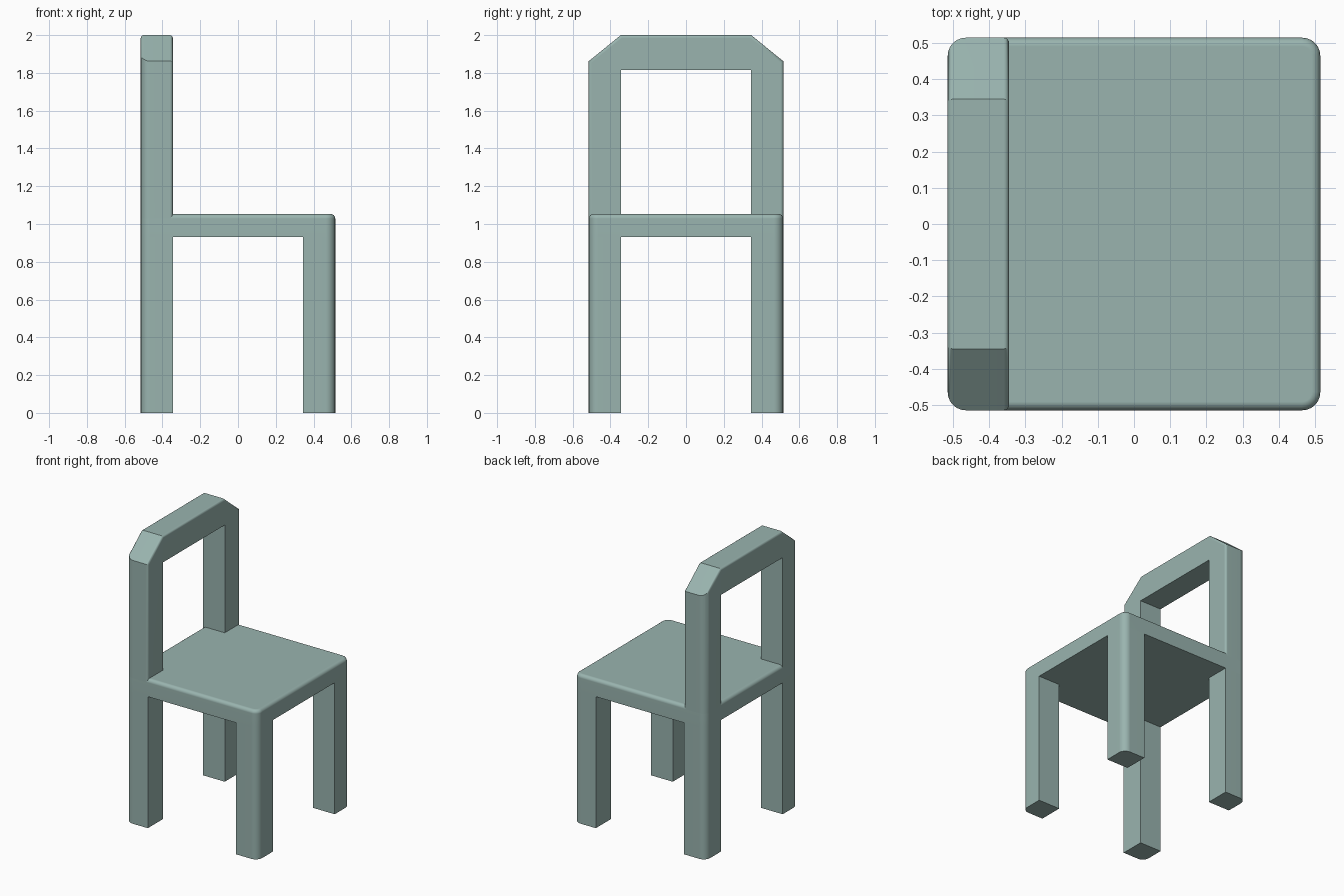
import bpy, bmesh
from math import sin, cos, pi, radians

if "Cube" in bpy.data.objects:
    bpy.data.objects.remove(bpy.data.objects["Cube"])

OUT, INN = 0.515, 0.345      # outer and inner faces of legs and posts
R, SEG = 0.05, 6             # vertical corner rounding
SEAT_LOW, SEAT_TOP, EDGE = 0.93, 1.053, 0.024

# Grey-green paint
paint = bpy.data.materials.new("grey_green_paint")
paint.diffuse_color = (0.32, 0.456, 0.428, 1)
paint.use_nodes = True
paint.node_tree.nodes["Principled BSDF"].inputs["Base Color"].default_value = paint.diffuse_color


def plan(x0, x1, y0, y1, radii):
    """Rectangle outline, counter-clockwise from (x1, y1), one radius per corner."""
    pts = []
    corners = [(x1, y1, -1, -1), (x0, y1, 1, -1), (x0, y0, 1, 1), (x1, y0, -1, 1)]
    for i, (x, y, sx, sy) in enumerate(corners):
        r = radii[i]
        if r == 0:
            pts.append((x, y))
            continue
        for k in range(SEG + 1):
            a = i * pi / 2 + k * pi / 2 / SEG
            pts.append((x + sx * r + r * cos(a), y + sy * r + r * sin(a)))
    return pts


def prism(name, pts, depth, bevel=0, pick=None):
    """Extrude a closed 3D outline; round the edges chosen by pick."""
    bm = bmesh.new()
    face = bm.faces.new([bm.verts.new(p) for p in pts])
    new = bmesh.ops.extrude_face_region(bm, geom=[face], use_keep_orig=True)["geom"]
    bmesh.ops.translate(bm, vec=depth, verts=[g for g in new if isinstance(g, bmesh.types.BMVert)])
    bmesh.ops.recalc_face_normals(bm, faces=bm.faces)
    if bevel:
        bmesh.ops.bevel(bm, geom=[e for e in bm.edges if pick(e)], offset=bevel,
                        offset_type='OFFSET', segments=4, profile=0.5, affect='EDGES')
        bmesh.ops.recalc_face_normals(bm, faces=bm.faces)
    mesh = bpy.data.meshes.new(name)
    bm.to_mesh(mesh)
    bm.free()
    mesh.materials.append(paint)
    ob = bpy.data.objects.new(name, mesh)
    bpy.context.collection.objects.link(ob)
    return ob


def smooth(ob):
    """Smooth the roundings while large flat faces stay flat."""
    bpy.ops.object.select_all(action='DESELECT')
    ob.select_set(True)
    bpy.context.view_layer.objects.active = ob
    bpy.ops.object.shade_smooth_by_angle(angle=radians(30))
    mod = ob.modifiers.new("flat_face_normals", 'WEIGHTED_NORMAL')
    mod.keep_sharp = True


# Seat slab with rounded corners and softened top rim
outline = plan(-OUT, OUT, -OUT, OUT, [R] * 4)
seat = prism("seat", [(x, y, SEAT_LOW) for x, y in outline], (0, 0, SEAT_TOP - SEAT_LOW), EDGE,
             lambda e: all(v.co.z > SEAT_TOP - 1e-4 for v in e.verts))
smooth(seat)

# Four legs, each rounded on its outer corner only
for xname, sx in (("front", 1), ("back", -1)):
    for yname, sy in (("right", -1), ("left", 1)):
        pts = plan(INN, OUT, INN, OUT, [R, 0, 0, 0])
        leg = prism(f"{xname}_{yname}_leg", [(sx * x, sy * y, 0) for x, y in pts], (0, 0, SEAT_LOW))
        smooth(leg)

# Backrest: chamfered arch, softened along its outer outline
base = SEAT_TOP - EDGE
half = [(INN, base), (OUT, base), (OUT, 1.862), (INN, 2.0)]
arch = half + [(-y, z) for y, z in reversed(half)] + [(-INN, 1.815), (INN, 1.815)]


def outer_rim(e):
    a, b = (v.co for v in e.verts)
    if abs(a.x - b.x) > 1e-4:
        return False
    m = (a + b) / 2
    return abs(m.y) > INN + 0.05 and m.z > base + 0.01 or m.z > 1.99


backrest = prism("backrest", [(-OUT, y, z) for y, z in arch], (OUT - INN, 0, 0), 0.015, outer_rim)

# Helper that rounds the rear vertical corners of the backrest
pts = plan(-OUT, 0, -OUT, OUT, [0, R, R, 0])
rounder = prism("backrest_rounder", [(x, y, 0.9) for x, y in pts], (0, 0, 1.3))
rounder.hide_render = True
mod = backrest.modifiers.new("round_corners", 'BOOLEAN')
mod.operation = 'INTERSECT'
mod.solver = 'EXACT'
mod.object = rounder
bpy.ops.object.select_all(action='DESELECT')
bpy.context.view_layer.objects.active = backrest
backrest.select_set(True)
bpy.ops.object.modifier_apply(modifier=mod.name)
bpy.data.objects.remove(rounder)
smooth(backrest)
